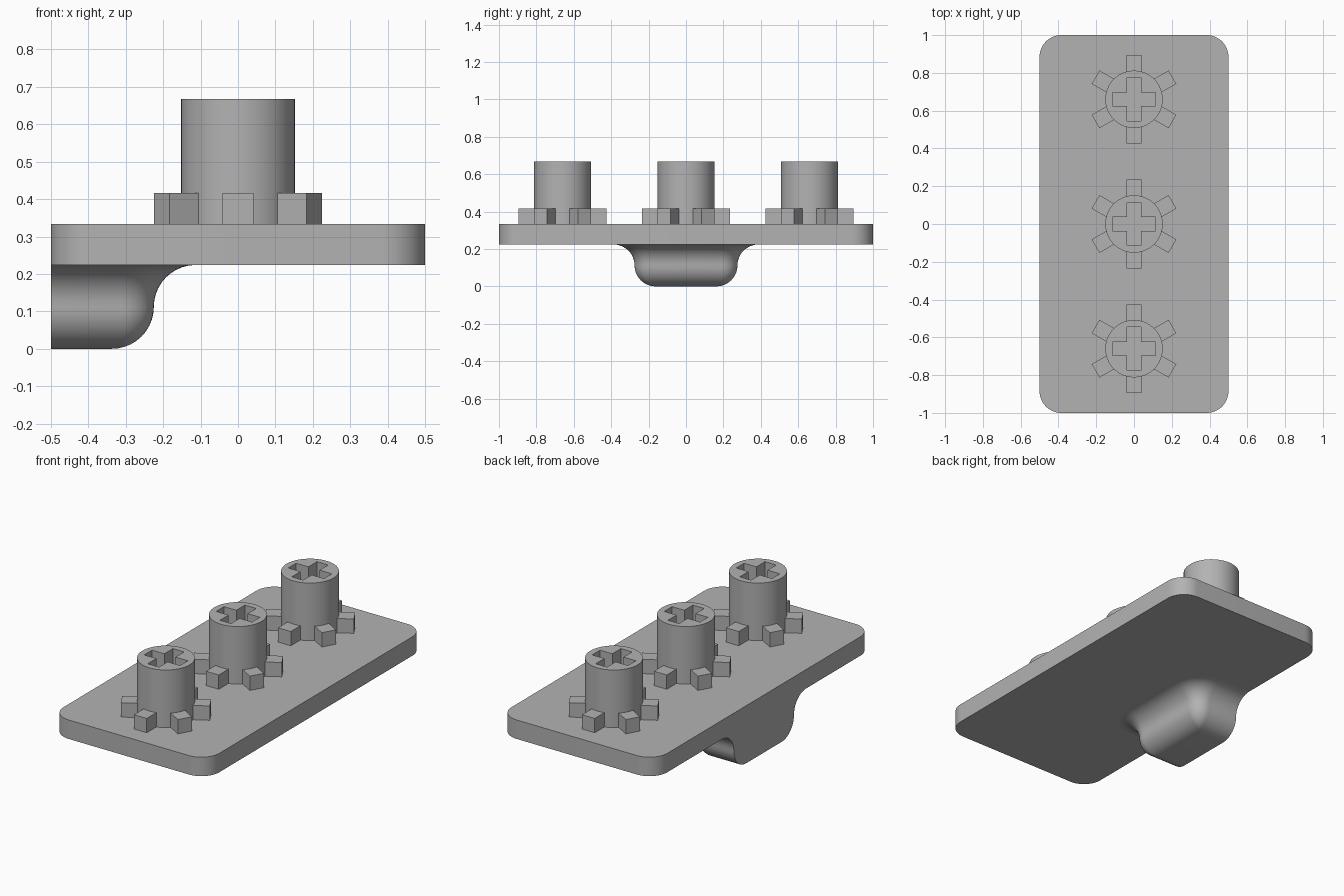
import bpy, bmesh
from math import sin, cos, pi, radians

cube = bpy.data.objects.get("Cube")
if cube:
    bpy.data.objects.remove(cube, do_unlink=True)

grey = bpy.data.materials.new("mid_grey")
grey.use_nodes = True
grey.diffuse_color = (0.45, 0.45, 0.45, 1)
grey.node_tree.nodes["Principled BSDF"].inputs["Base Color"].default_value = (0.45, 0.45, 0.45, 1)

PLATE_BOTTOM, PLATE_TOP = 0.224, 0.334
POST_TOP, LUG_TOP = 0.668, 0.417


def arc(cx, cy, r, start, end, steps):
    """Points on a circular arc, angles in degrees."""
    angles = [radians(start + (end - start) * i / steps) for i in range(steps + 1)]
    return [(cx + r * cos(a), cy + r * sin(a)) for a in angles]


def add_object(name, mesh, location=(0, 0, 0)):
    obj = bpy.data.objects.new(name, mesh)
    obj.location = location
    bpy.context.collection.objects.link(obj)
    mesh.materials.clear()
    mesh.materials.append(grey)
    bpy.ops.object.select_all(action="DESELECT")
    obj.select_set(True)
    bpy.context.view_layer.objects.active = obj
    bpy.ops.object.shade_smooth_by_angle(angle=radians(35))
    return obj


def extrude_outlines(name, outlines, bottom, top):
    """Solid mesh from flat outlines; inner outlines become holes."""
    curve = bpy.data.curves.new(name, "CURVE")
    curve.dimensions = "2D"
    curve.fill_mode = "BOTH"
    curve.extrude = (top - bottom) / 2
    for points in outlines:
        spline = curve.splines.new("POLY")
        spline.points.add(len(points) - 1)
        for p, (x, y) in zip(spline.points, points):
            p.co = (x, y, 0, 1)
        spline.use_cyclic_u = True
    temp = bpy.data.objects.new(name + "_outline", curve)
    bpy.context.collection.objects.link(temp)
    bpy.context.view_layer.update()
    depsgraph = bpy.context.evaluated_depsgraph_get()
    mesh = bpy.data.meshes.new_from_object(temp.evaluated_get(depsgraph))
    bpy.data.objects.remove(temp, do_unlink=True)
    bm = bmesh.new()
    bm.from_mesh(mesh)
    bmesh.ops.remove_doubles(bm, verts=bm.verts, dist=0.0001)
    bmesh.ops.translate(bm, verts=bm.verts, vec=(0, 0, (bottom + top) / 2))
    bmesh.ops.recalc_face_normals(bm, faces=bm.faces)
    bm.to_mesh(mesh)
    bm.free()
    return mesh


# Base plate with rounded corners
R = 0.115
plate = []
for k, (sx, sy) in enumerate([(1, 1), (-1, 1), (-1, -1), (1, -1)]):
    plate += arc(sx * (0.5 - R), sy * (1 - R), R, 90 * k, 90 * k + 90, 12)
add_object("base_plate", extrude_outlines("base_plate", [plate], PLATE_BOTTOM, PLATE_TOP))

# Posts with a cross-shaped socket, each ringed by six lugs
circle = arc(0, 0, 0.152, 0, 360, 64)[:-1]
a, w = 0.115, 0.036
cross = [(a, -w), (a, w), (w, w), (w, a), (-w, a), (-w, w),
         (-a, w), (-a, -w), (-w, -w), (-w, -a), (w, -a), (w, -w)]
lug = [(0.14, -0.041), (0.235, -0.041), (0.235, 0.041), (0.14, 0.041)]
post_mesh = extrude_outlines("post", [circle, cross], PLATE_TOP - 0.004, POST_TOP)
lug_mesh = extrude_outlines("lug", [lug], PLATE_TOP - 0.004, LUG_TOP)
for place, y in (("front", -0.66), ("middle", 0), ("back", 0.66)):
    add_object(place + "_post", post_mesh, (0, y, 0))
    for i in range(6):
        piece = add_object(f"{place}_lug_{i + 1}", lug_mesh, (0, y, 0))
        piece.rotation_euler.z = radians(30 + 60 * i)

# Foot under the plate: rounded below, flared above, cut flat at the plate edge
H = PLATE_BOTTOM / 2
sections = [(x, z) for x, z in arc(-H, H, H, -90, 0, 10)]
sections += arc(H, H, H, 180, 90, 10)[1:]
bm = bmesh.new()
rings = []
for offset, z in sections:
    r = max(0.085 + offset, 0.003)
    x, y = -0.225 + offset, 0.275 + offset
    outline = [(-0.5, -y)] + arc(x - r, r - y, r, -90, 0, 10)
    outline += arc(x - r, y - r, r, 0, 90, 10) + [(-0.5, y)]
    rings.append([bm.verts.new((px, py, z)) for px, py in outline])
for low, high in zip(rings, rings[1:]):
    for i in range(len(low) - 1):
        bm.faces.new((low[i], low[i + 1], high[i + 1], high[i]))
    bm.faces.new((low[-1], low[0], high[0], high[-1]))
bm.faces.new(list(reversed(rings[0])))
bmesh.ops.recalc_face_normals(bm, faces=bm.faces)
foot_mesh = bpy.data.meshes.new("foot")
bm.to_mesh(foot_mesh)
bm.free()
add_object("foot", foot_mesh)
